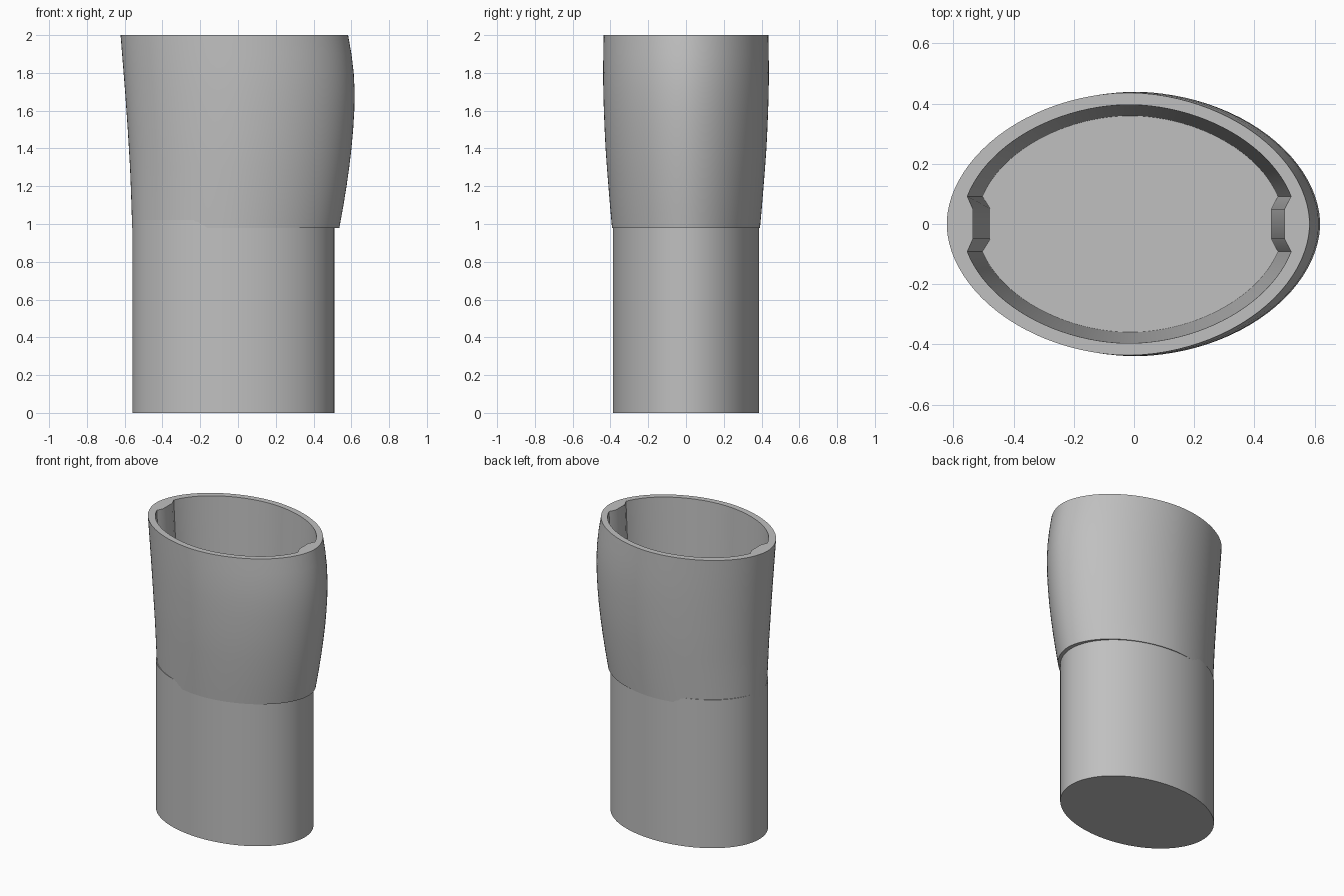
import bpy
import bmesh
import math

if "Cube" in bpy.data.objects:
    bpy.data.objects.remove(bpy.data.objects["Cube"])

N = 96          # points around each ring
POW = 1.9       # slightly pointed oval

grey = bpy.data.materials.new("grey plastic")
grey.diffuse_color = (0.527, 0.527, 0.527, 1)
grey.use_nodes = True
grey.node_tree.nodes["Principled BSDF"].inputs["Base Color"].default_value = grey.diffuse_color


def oval_point(left, right, half_y, t, power):
    """Point on a rounded oval at angle t."""
    c, s = math.cos(t), math.sin(t)
    x = math.copysign(abs(c) ** (2 / power), c) * (right - left) / 2
    y = math.copysign(abs(s) ** (2 / power), s) * half_y
    return (x + (left + right) / 2, y)


def oval(left, right, half_y, z, power=POW):
    return [(*oval_point(left, right, half_y, (i + 0.5) * math.tau / N, power), z)
            for i in range(N)]


def keyed_oval(left, right, half_y, key_left, key_right, z):
    """Inner oval with a raised key rib at each end."""
    n = N // 2 - 2
    t0 = math.asin((0.092 / half_y) ** (POW / 2))
    arc = [oval_point(left, right, half_y, t0 + (math.pi - 2 * t0) * i / (n - 1), POW)
           for i in range(n)]
    half = [(key_right, 0.05)] + arc + [(key_left, 0.05)]
    ring = half + [(x, -y) for x, y in reversed(half)]
    return [(x, y, z) for x, y in ring]


def loft(name, rings, closed):
    """Skin rings; either cap both ends or join the last ring to the first."""
    bm = bmesh.new()
    loops = [[bm.verts.new(p) for p in ring] for ring in rings]
    pairs = list(zip(loops, loops[1:]))
    if closed:
        pairs.append((loops[-1], loops[0]))
    else:
        bm.faces.new(loops[0])
        bm.faces.new(loops[-1])
    for a, b in pairs:
        for i in range(N):
            j = (i + 1) % N
            bm.faces.new((a[i], a[j], b[j], b[i]))
    bmesh.ops.recalc_face_normals(bm, faces=bm.faces)
    mesh = bpy.data.meshes.new(name)
    bm.to_mesh(mesh)
    bm.free()
    mesh.materials.append(grey)
    obj = bpy.data.objects.new(name, mesh)
    bpy.context.collection.objects.link(obj)
    bpy.ops.object.select_all(action='DESELECT')
    obj.select_set(True)
    bpy.context.view_layer.objects.active = obj
    bpy.ops.object.shade_smooth_by_angle(angle=math.radians(30))
    return obj


# Solid oval plug, whose top is the floor of the socket
loft("plug", [oval(-0.56, 0.51, 0.387, z, 2.0) for z in (0, 1.02)], closed=False)

# Flared socket: outer skin (z, left, right, half depth), then keyed inner wall
profile = [
    (0.98, -0.561, 0.537, 0.392),
    (1.09, -0.564, 0.557, 0.402),
    (1.20, -0.568, 0.575, 0.411),
    (1.30, -0.572, 0.589, 0.419),
    (1.40, -0.578, 0.601, 0.426),
    (1.50, -0.584, 0.610, 0.431),
    (1.60, -0.591, 0.616, 0.435),
    (1.70, -0.598, 0.618, 0.438),
    (1.80, -0.606, 0.613, 0.439),
    (1.90, -0.614, 0.601, 0.438),
    (2.00, -0.622, 0.583, 0.436),
]
rings = [oval(l, r, d, z) for z, l, r, d in profile]
rings.append(keyed_oval(-0.572, 0.540, 0.396, -0.535, 0.50, 2.0))
rings.append(keyed_oval(-0.522, 0.497, 0.358, -0.475, 0.455, 0.98))
loft("socket", rings, closed=True)
